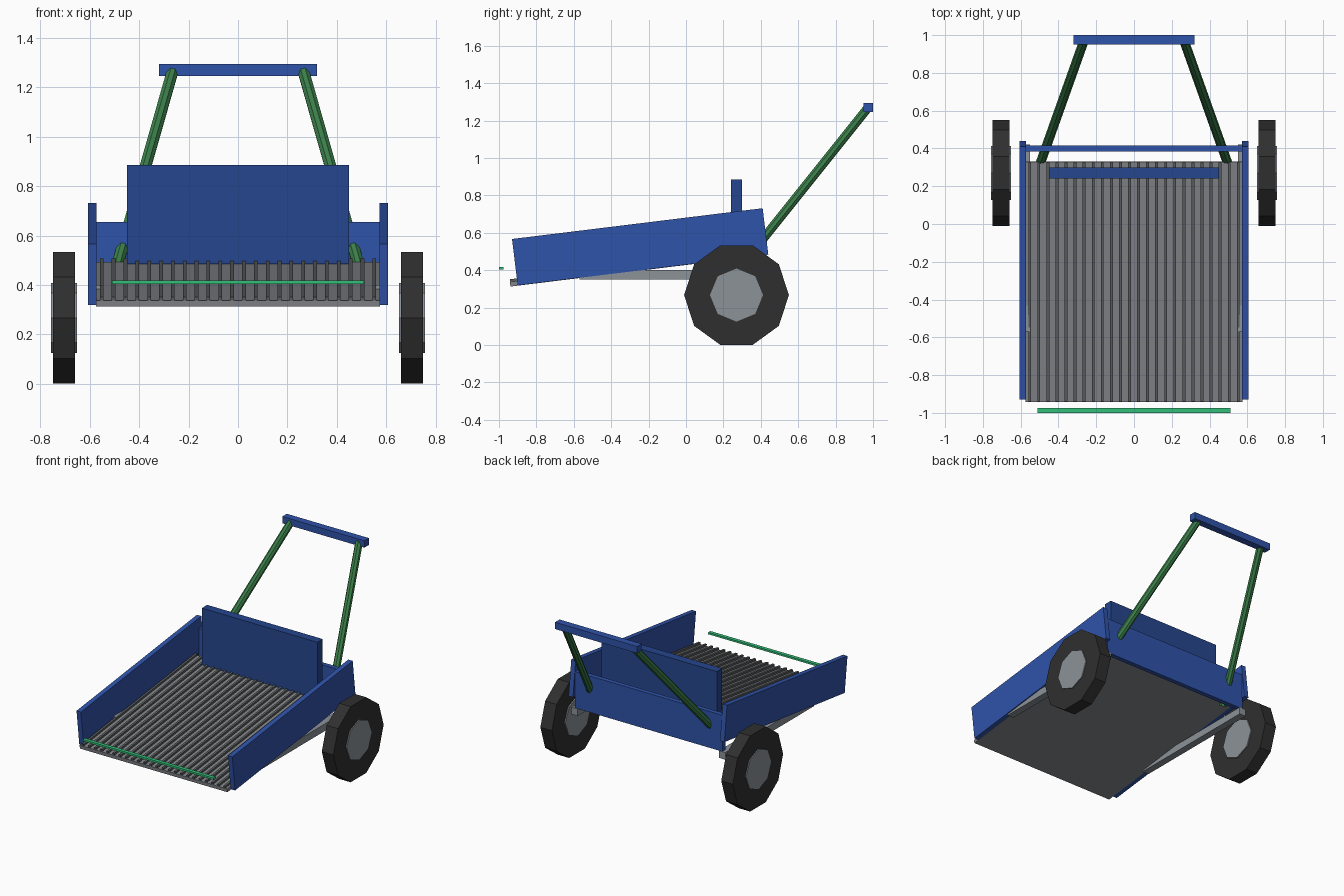
import bpy, math
from mathutils import Vector, Euler

cube = bpy.data.objects.get("Cube")
if cube:
    bpy.data.objects.remove(cube, do_unlink=True)


def material(name, rgb):
    """Flat material from 0-255 display values."""
    linear = [((c / 255 + 0.055) / 1.055) ** 2.4 for c in rgb] + [1.0]
    m = bpy.data.materials.new(name)
    m.use_nodes = True
    m.diffuse_color = linear
    m.node_tree.nodes["Principled BSDF"].inputs["Base Color"].default_value = linear
    return m


blue = material("panel blue", (47, 83, 170))
deep_blue = material("deep blue", (37, 70, 142))
steel = material("steel grey", (140, 146, 153))
bed_grey = material("bed grey", (131, 134, 139))
rib_grey = material("rib grey", (92, 94, 95))
rubber = material("tyre black", (47, 47, 47))
green = material("leg green", (58, 125, 72))
bright_green = material("bright green", (52, 192, 122))

TILT = math.radians(7)


def finish(name, mat):
    ob = bpy.context.object
    ob.name = name
    ob.data.materials.append(mat)
    return ob


def box(name, centre, size, mat, tilt=0.0):
    bpy.ops.mesh.primitive_cube_add(size=1, location=centre, rotation=(tilt, 0, 0))
    bpy.context.object.scale = size
    return finish(name, mat)


def rod(name, a, b, radius, sides, mat, spin=0.0):
    """Prism running from a to b; spin turns its corners."""
    a, b = Vector(a), Vector(b)
    turn = (b - a).to_track_quat('Z', 'Y') @ Euler((0, 0, spin)).to_quaternion()
    bpy.ops.mesh.primitive_cylinder_add(vertices=sides, radius=radius, depth=(b - a).length,
                                        location=(a + b) / 2, rotation=turn.to_euler())
    return finish(name, mat)


# Sloping bed with lengthwise ribs
bed_centre = Vector((0, -0.305, 0.403))
up = Vector((0, -math.sin(TILT), math.cos(TILT)))
box("bed_plate", bed_centre, (1.15, 1.28, 0.025), bed_grey, TILT)
RIBS = 24
for i in range(RIBS):
    x = (i - (RIBS - 1) / 2) * 0.048
    box(f"bed_rib_{i + 1}", bed_centre + up * 0.019 + Vector((x, 0, 0)),
        (0.015, 1.275, 0.015), rib_grey, TILT)

# Walls
box("back_wall", (0, 0.4, 0.527), (1.15, 0.032, 0.256), blue)
box("upright_board", (0, 0.27, 0.685), (0.9, 0.06, 0.4), deep_blue)

# Mirrored side parts
for side, s in (("left", 1), ("right", -1)):
    box(f"{side}_side_wall", (s * 0.59, -0.245, 0.525), (0.034, 1.35, 0.25), blue, TILT)
    box(f"{side}_chassis_beam", (s * 0.575, -0.075, 0.375), (0.05, 0.99, 0.05), steel)
    rod(f"{side}_handle_leg", (s * 0.5, 0.31, 0.44), (s * 0.265, 0.97, 1.265), 0.025, 8, green)
    rod(f"{side}_tyre", (s * 0.66, 0.27, 0.267), (s * 0.75, 0.27, 0.267), 0.28, 10, rubber,
        math.pi / 2)
    rod(f"{side}_hub", (s * 0.652, 0.27, 0.267), (s * 0.757, 0.27, 0.267), 0.142, 8, steel)

# Handle grip and front marker bar
box("handle_bar", (0, 0.975, 1.27), (0.64, 0.05, 0.048), blue)
box("front_marker_bar", (0, -0.987, 0.411), (1.02, 0.025, 0.013), bright_green)
